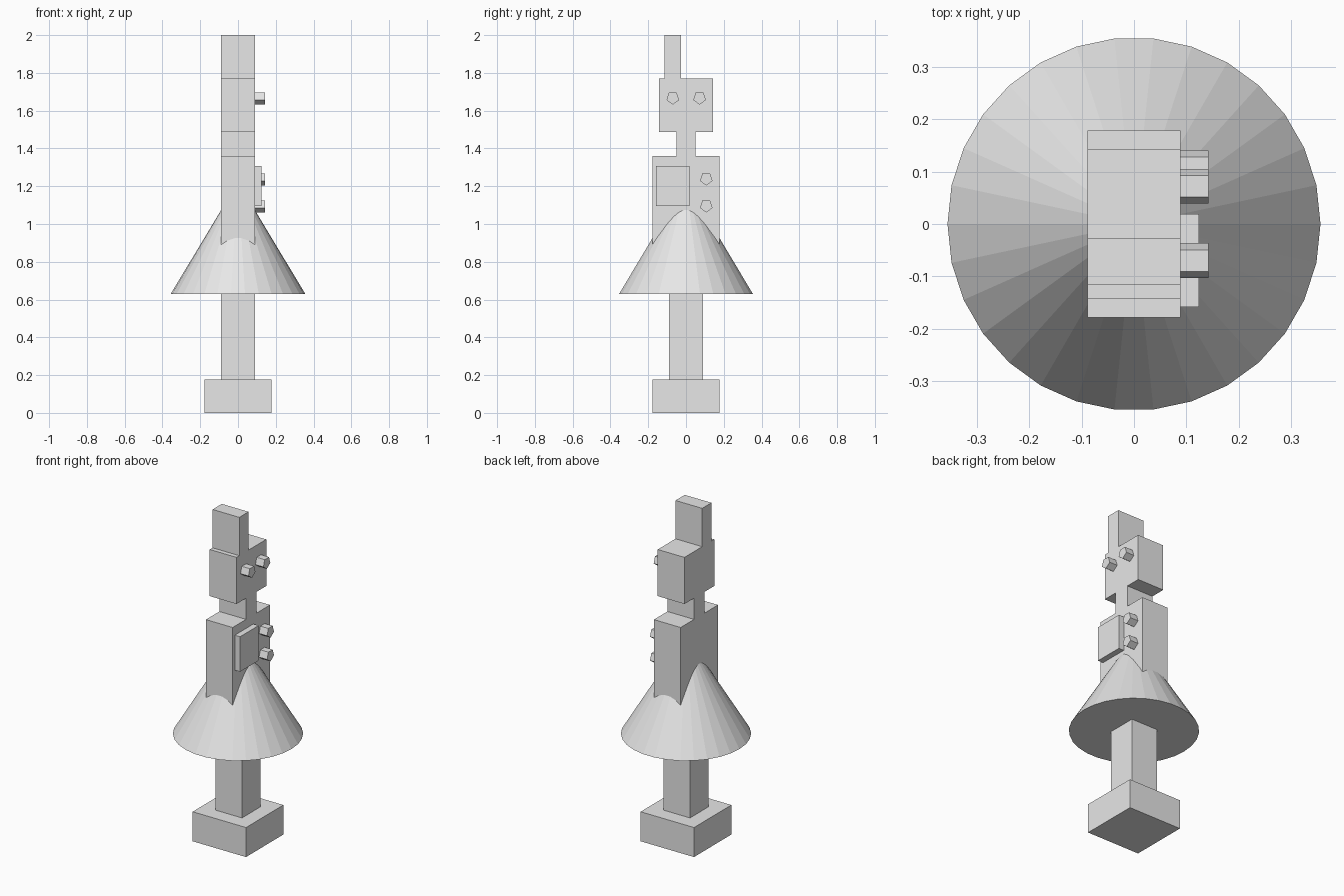
import bpy
import math

default = bpy.data.objects.get("Cube")
if default:
    bpy.data.objects.remove(default, do_unlink=True)

# Single plain grey for every part
grey = bpy.data.materials.new("light_grey")
grey.use_nodes = True
color = (0.8, 0.8, 0.8, 1.0)
grey.diffuse_color = color
grey.node_tree.nodes["Principled BSDF"].inputs["Base Color"].default_value = color

HALF = 0.178 / 2  # half thickness shared by the upper body parts


def finish(name):
    obj = bpy.context.object
    obj.name = name
    obj.data.materials.append(grey)
    return obj


def box(name, x, y, z):
    """Box spanning the given (low, high) ranges."""
    spans = (x, y, z)
    bpy.ops.mesh.primitive_cube_add(size=1, location=[sum(s) / 2 for s in spans])
    obj = finish(name)
    obj.scale = [s[1] - s[0] for s in spans]
    bpy.ops.object.transform_apply(location=False, rotation=False, scale=True)
    return obj


def knob(name, y, z):
    """Five-sided peg pointing along +x with one corner down."""
    start, end, radius = HALF - 0.01, 0.142, 0.035
    corners = [(y + radius * math.sin(a), z - radius * math.cos(a))
               for a in (math.tau * i / 5 for i in range(5))]
    verts = [(x, cy, cz) for x in (start, end) for cy, cz in corners]
    faces = [(4, 3, 2, 1, 0), (5, 6, 7, 8, 9)]
    faces += [(i, (i + 1) % 5, (i + 1) % 5 + 5, i + 5) for i in range(5)]
    mesh = bpy.data.meshes.new(name)
    mesh.from_pydata(verts, [], faces)
    mesh.materials.append(grey)
    bpy.context.collection.objects.link(bpy.data.objects.new(name, mesh))


# Base and post
thick = (-HALF, HALF)
wide = (-2 * HALF, 2 * HALF)
box("base", wide, wide, (0, 0.178))
box("post", thick, thick, (0.178, 0.64))

# Cone skirt
bpy.ops.mesh.primitive_cone_add(vertices=30, radius1=0.356, radius2=0,
                                depth=0.593, location=(0, 0, 0.63 + 0.593 / 2),
                                rotation=(0, 0, math.pi / 2))
finish("skirt")

# Torso, neck, head and hat
box("torso", thick, wide, (0.7, 1.36))
box("neck", thick, (-0.05, 0.05), (1.36, 1.488))
box("head", thick, (-0.142, 0.142), (1.488, 1.769))
box("hat", thick, (-0.115, -0.027), (1.769, 2.0))

# Chest plate
box("chest_plate", (HALF - 0.01, 0.124), (-0.158, 0.019), (1.095, 1.306))

# Eyes and buttons
knob("right_eye", -0.07, 1.667)
knob("left_eye", 0.072, 1.667)
knob("upper_button", 0.107, 1.239)
knob("lower_button", 0.107, 1.096)
